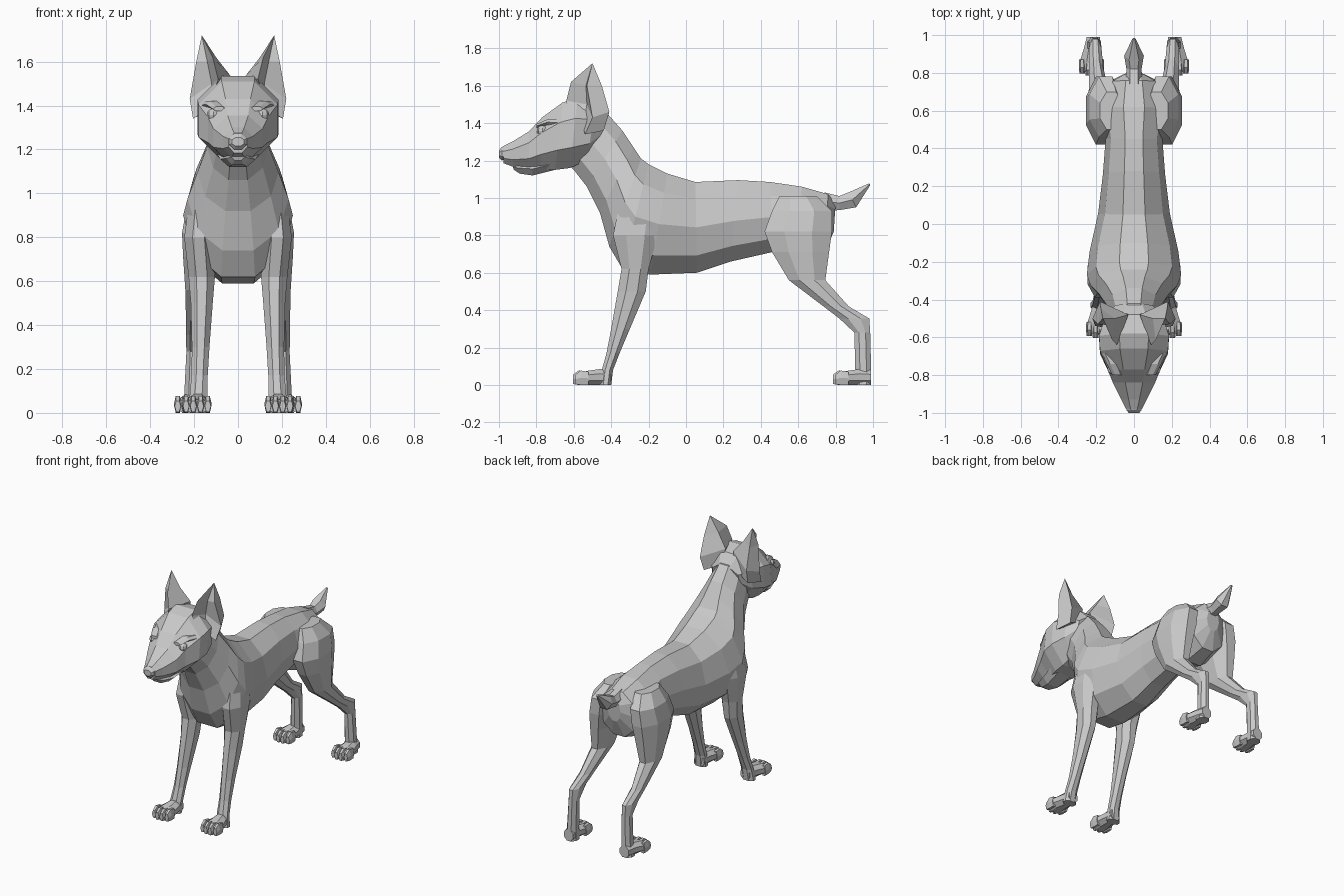
import bpy
import bmesh
from math import sin, cos, pi
from mathutils import Matrix

default_cube = bpy.data.objects.get("Cube")
if default_cube:
    bpy.data.objects.remove(default_cube, do_unlink=True)

# One plain grey coat for the whole animal
grey = bpy.data.materials.new("plain_grey")
grey.use_nodes = True
coat = (0.588, 0.588, 0.588, 1)
grey.diffuse_color = coat
grey.node_tree.nodes["Principled BSDF"].inputs["Base Color"].default_value = coat

SIDES = (("left", 1), ("right", -1))


def finish(name, bm):
    """Turn a bmesh into a flat shaded object."""
    bmesh.ops.recalc_face_normals(bm, faces=bm.faces)
    mesh = bpy.data.meshes.new(name)
    bm.to_mesh(mesh)
    bm.free()
    mesh.materials.append(grey)
    obj = bpy.data.objects.new(name, mesh)
    bpy.context.collection.objects.link(obj)
    return obj


def skin(bm, loops):
    """Bridge consecutive vertex loops and cap both ends."""
    count = len(loops[0])
    for lower, upper in zip(loops, loops[1:]):
        for i in range(count):
            j = (i + 1) % count
            bm.faces.new((lower[i], lower[j], upper[j], upper[i]))
    bm.faces.new(loops[0])
    bm.faces.new(loops[-1])


def loft(name, rings, sides=8, side=1, shift=0):
    """Each ring: first edge (y, z), opposite edge (y, z), half width, centre x."""
    angles = [2 * pi * (i + 0.5) / sides for i in range(sides)]
    across = [sin(a) for a in angles]
    along = [cos(a) for a in angles]
    wide, tall = max(across), max(along)
    bm = bmesh.new()
    loops = []
    for ya, za, yb, zb, half, *centre in rings:
        x = (centre[0] if centre else 0) + shift
        loop = []
        for s, c in zip(across, along):
            t = 0.5 + 0.5 * c / tall
            loop.append(bm.verts.new((side * (x + half * s / wide),
                                      yb + (ya - yb) * t,
                                      zb + (za - zb) * t)))
        loops.append(loop)
    skin(bm, loops)
    return finish(name, bm)


def limb(name, levels, side):
    """Each level: front y, back y, height, centre x, half width."""
    rings = [(back, z, front, z, half, x) for front, back, z, x, half in levels]
    return loft(name, rings, side=side)


def paw(name, heel, x, side):
    """Wedge shaped foot with four separate toes."""
    loft(name, [
        (heel, .08, heel, 0, .035, x - .01),
        (heel - .06, .085, heel - .06, 0, .045, x - .005),
        (heel - .13, .075, heel - .13, 0, .062, x),
        (heel - .18, .06, heel - .18, 0, .06, x),
    ], side=side)
    for i in range(4):
        offset = (i - 1.5) * .033
        tip = heel - .21 + abs(i - 1.5) * .012
        loft(f"{name}_toe_{i + 1}", [
            (heel - .12, .07, heel - .12, 0, .016),
            (tip + .03, .077, tip + .03, 0, .018),
            (tip, .055, tip, .005, .014),
        ], sides=6, side=side, shift=x + offset)


# Torso and neck, from rump to skull
loft("torso", [
    (.80, .97, .79, .82, .05),
    (.76, 1.02, .74, .70, .14),
    (.62, 1.06, .60, .66, .18),
    (.45, 1.085, .46, .71, .15),
    (.28, 1.095, .24, .66, .165),
    (.05, 1.085, .06, .60, .19),
    (-.10, 1.13, -.19, .59, .235),
    (-.20, 1.18, -.34, .62, .25),
    (-.24, 1.21, -.41, .74, .23),
    (-.28, 1.27, -.46, .92, .185),
    (-.34, 1.36, -.53, 1.06, .14),
    (-.42, 1.45, -.60, 1.15, .115),
    (-.50, 1.46, -.66, 1.20, .10),
], sides=10)

# Short upright tail
loft("tail", [
    (.74, 1.03, .76, .93, .045),
    (.82, 1.01, .82, .935, .04),
    (.87, 1.03, .91, .95, .052),
    (.98, 1.078, .985, 1.068, .008),
], sides=6)

# Head, lower jaw and nose
loft("head", [
    (-.42, 1.44, -.46, 1.30, .10),
    (-.48, 1.51, -.53, 1.20, .155),
    (-.58, 1.535, -.62, 1.16, .185),
    (-.66, 1.51, -.70, 1.15, .18),
    (-.77, 1.43, -.78, 1.15, .137),
    (-.84, 1.355, -.84, 1.15, .112),
    (-.93, 1.30, -.92, 1.165, .068),
    (-.98, 1.275, -.975, 1.185, .043),
])
loft("lower_jaw", [
    (-.70, 1.22, -.70, 1.15, .10),
    (-.82, 1.19, -.82, 1.12, .08),
    (-.90, 1.19, -.89, 1.13, .055),
    (-.93, 1.18, -.92, 1.15, .03),
], sides=6)
loft("nose", [
    (-.95, 1.285, -.95, 1.21, .04),
    (-.985, 1.272, -.985, 1.20, .04),
    (-1, 1.255, -1, 1.215, .028),
])

# Cupped ear outline: front, hollow, outer, back, inner, at three heights
EAR = (
    ((.13, -.62, 1.40), (.14, -.55, 1.38), (.205, -.54, 1.34),
     (.17, -.44, 1.36), (.05, -.46, 1.42)),
    ((.09, -.64, 1.52), (.12, -.53, 1.50), (.22, -.50, 1.43),
     (.18, -.41, 1.46), (.03, -.48, 1.53)),
    ((.115, -.615, 1.62), (.14, -.535, 1.60), (.19, -.53, 1.60),
     (.175, -.45, 1.60), (.10, -.50, 1.62)),
)
EAR_TIP = (.165, -.50, 1.72)

for label, side in SIDES:
    # Ear
    bm = bmesh.new()
    loops = [[bm.verts.new((side * x, y, z)) for x, y, z in row] for row in EAR]
    skin(bm, loops)
    bm.faces.remove(bm.faces[-1] if hasattr(bm.faces, "ensure_lookup_table")
                    and bm.faces.ensure_lookup_table() is None else None)
    tip = bm.verts.new((side * EAR_TIP[0], *EAR_TIP[1:]))
    rim = loops[-1]
    for i, vert in enumerate(rim):
        bm.faces.new((vert, rim[(i + 1) % len(rim)], tip))
    finish(f"{label}_ear", bm)

    # Eye and brow
    bm = bmesh.new()
    place = Matrix.Translation((side * .112, -.768, 1.358))
    bmesh.ops.create_uvsphere(bm, u_segments=8, v_segments=6, radius=.03, matrix=place)
    finish(f"{label}_eye", bm)
    loft(f"{label}_brow", [
        (-.80, 1.395, -.80, 1.375, .03, .085),
        (-.74, 1.42, -.74, 1.39, .035, .11),
        (-.68, 1.42, -.68, 1.385, .03, .14),
    ], sides=6, side=side)

    # Front leg
    limb(f"{label}_front_leg", [
        (-.36, -.14, .95, .17, .055),
        (-.39, -.15, .80, .18, .065),
        (-.345, -.20, .62, .165, .06),
        (-.365, -.215, .50, .165, .05),
        (-.40, -.30, .30, .17, .04),
        (-.425, -.355, .17, .175, .037),
        (-.45, -.39, .08, .18, .04),
        (-.46, -.40, 0, .185, .045),
    ], side)
    paw(f"{label}_front_paw", -.40, .187, side)

    # Hind leg with broad haunch and raised hock
    limb(f"{label}_hind_leg", [
        (.50, .70, 1.01, .12, .06),
        (.46, .78, .93, .15, .085),
        (.42, .78, .82, .165, .09),
        (.46, .765, .71, .175, .075),
        (.55, .745, .56, .185, .055),
        (.735, .87, .42, .20, .037),
        (.82, .98, .355, .205, .033),
        (.90, .985, .28, .205, .03),
        (.905, .99, .08, .21, .035),
        (.90, .99, 0, .215, .04),
    ], side)
    paw(f"{label}_hind_paw", .99, .225, side)
